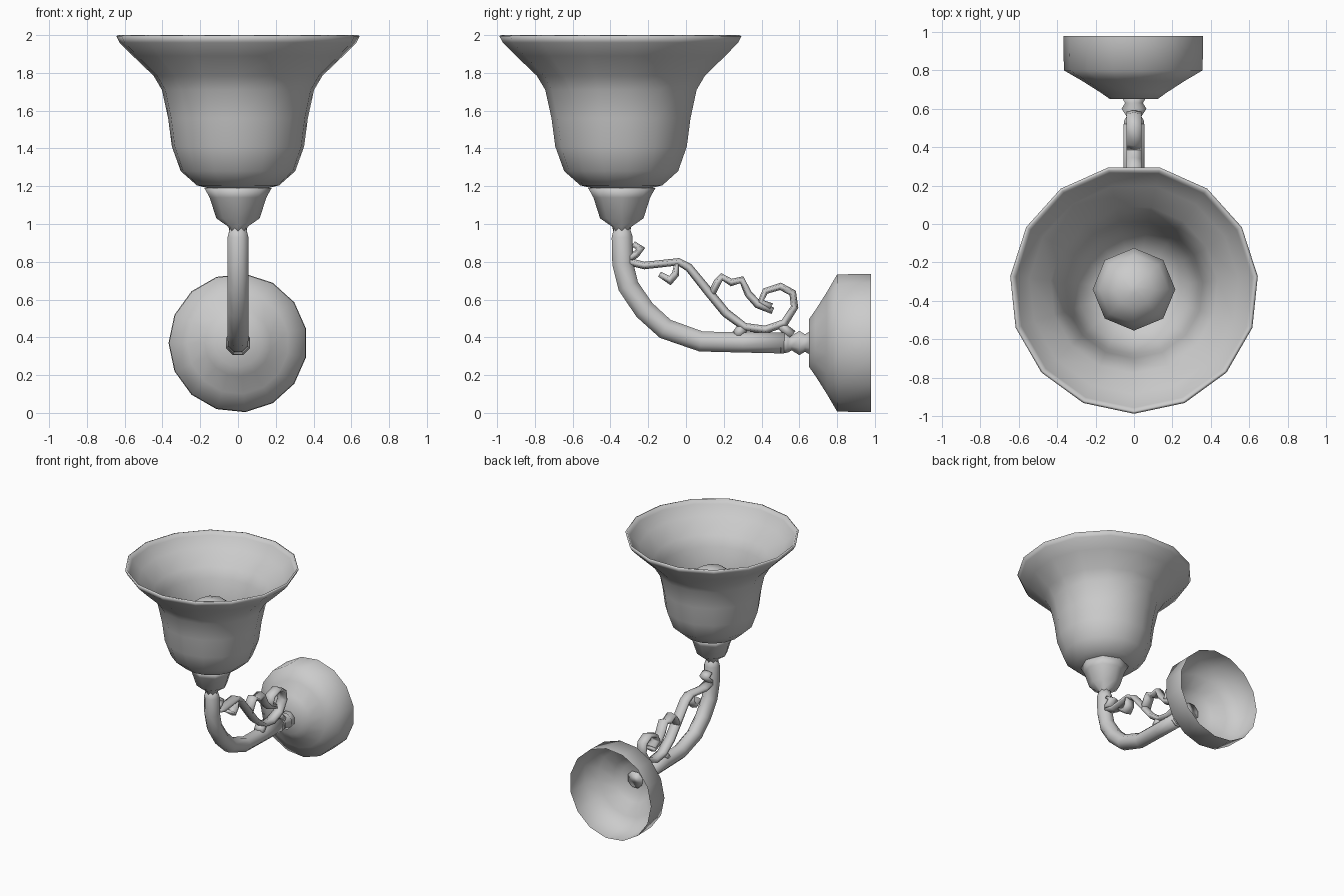
import bpy, bmesh
from math import sin, cos, pi, radians
from mathutils import Vector

if "Cube" in bpy.data.objects:
    bpy.data.objects.remove(bpy.data.objects["Cube"])

X, Y, Z = Vector((1, 0, 0)), Vector((0, 1, 0)), Vector((0, 0, 1))


def loft(name, rings, sides, phase=0.0, cap_start=True, cap_end=True):
    """Skin rings given as (centre, axis_a, axis_b), axes scaled by radius."""
    bm = bmesh.new()
    loops = []
    for c, a, b in rings:
        angles = [phase + 2 * pi * i / sides for i in range(sides)]
        loops.append([bm.verts.new(c + a * cos(t) + b * sin(t)) for t in angles])
    for lo, hi in zip(loops, loops[1:]):
        for i in range(sides):
            j = (i + 1) % sides
            bm.faces.new((lo[i], lo[j], hi[j], hi[i]))
    if cap_start:
        bm.faces.new(loops[0][::-1])
    if cap_end:
        bm.faces.new(loops[-1])
    bmesh.ops.recalc_face_normals(bm, faces=bm.faces)
    mesh = bpy.data.meshes.new(name)
    bm.to_mesh(mesh)
    bm.free()
    mesh.shade_smooth()
    obj = bpy.data.objects.new(name, mesh)
    bpy.context.collection.objects.link(obj)
    return obj


def lathe_z(name, profile, sides, phase=-pi / 2, **caps):
    """Turned part on the upright lamp axis; profile of (radius, z)."""
    return loft(name, [(Vector((0, -0.34, z)), X * r, Y * r) for r, z in profile],
                sides, phase, **caps)


def lathe_y(name, profile, sides, phase=0.0, **caps):
    """Turned part on the wall axis; profile of (radius, y)."""
    return loft(name, [(Vector((0, y, 0.37)), X * r, Z * r) for r, y in profile],
                sides, phase, **caps)


def sweep(name, path, sides, width=None):
    """Tube along (y, z, radius) in the side plane; width is its x radius."""
    pts = [Vector((0, y, z)) for y, z, r in path]
    rings = []
    for i, p in enumerate(pts):
        before = (p - pts[i - 1]).normalized() if i else Vector()
        after = (pts[i + 1] - p).normalized() if i + 1 < len(pts) else Vector()
        normal = X.cross((before + after).normalized())
        r = path[i][2]
        rings.append((p, X * (width or r), normal * r))
    return loft(name, rings, sides, pi / sides)


# Bell shade: outer wall, thin rim, inner wall
outer = [(0.16, 1.19), (0.22, 1.205), (0.305, 1.28), (0.352, 1.41), (0.372, 1.56),
         (0.405, 1.71), (0.45, 1.785), (0.56, 1.89), (0.63, 1.96), (0.648, 1.995)]
inner = [(r - 0.013, z + 0.006) for r, z in outer[-2::-1]]
lathe_z("glass_shade", outer + [(0.634, 2.0)] + inner, 15, cap_start=False)

# Bulb inside the shade
bulb = [(0.09, 1.19), (0.10, 1.27), (0.16, 1.37), (0.21, 1.47), (0.215, 1.55),
        (0.18, 1.65), (0.10, 1.71), (0.02, 1.73)]
lathe_z("bulb", bulb, 8)

# Cup that holds the shade, with its neck
lathe_z("shade_cup", [(0.045, 0.96), (0.05, 0.985), (0.115, 1.03), (0.15, 1.14),
                      (0.178, 1.19)], 8)

# Curved arm
arm = [(-0.34, 0.99, 0.042), (-0.338, 0.93, 0.06), (-0.335, 0.79, 0.06),
       (-0.305, 0.67, 0.06), (-0.22, 0.545, 0.06), (-0.11, 0.445, 0.06),
       (0.08, 0.378, 0.058), (0.30, 0.373, 0.058), (0.52, 0.37, 0.06)]
sweep("arm", arm, 8)

# Turned joint between arm and wall cup
lathe_y("arm_joint", [(0.06, 0.50), (0.055, 0.54), (0.042, 0.56), (0.07, 0.60),
                      (0.05, 0.63), (0.07, 0.66)], 8, pi / 8)

# Hollow wall cup, open at the back
lathe_y("wall_cup", [(0.125, 0.65), (0.175, 0.685), (0.27, 0.745), (0.365, 0.80),
                     (0.368, 0.98)], 15, pi, cap_end=False)

# Scrollwork above the arm
scrolls = {
    "long_scroll": [(-0.30, 0.80, 0.02), (-0.22, 0.78, 0.02), (-0.04, 0.80, 0.02),
                    (0.015, 0.77, 0.022), (0.12, 0.64, 0.024), (0.21, 0.53, 0.024),
                    (0.31, 0.455, 0.022), (0.42, 0.44, 0.022), (0.52, 0.475, 0.022),
                    (0.575, 0.56, 0.02), (0.565, 0.635, 0.02), (0.50, 0.67, 0.02),
                    (0.42, 0.645, 0.018), (0.395, 0.59, 0.018), (0.45, 0.56, 0.022)],
    "inner_scroll": [(0.13, 0.62, 0.02), (0.165, 0.69, 0.02), (0.19, 0.72, 0.02),
                     (0.24, 0.69, 0.02), (0.295, 0.705, 0.02), (0.33, 0.63, 0.02),
                     (0.38, 0.575, 0.022), (0.46, 0.54, 0.018)],
    "scroll_foot": [(0.30, 0.45, 0.03), (0.27, 0.41, 0.03)],
    "scroll_base": [(0.50, 0.465, 0.022), (0.56, 0.41, 0.03)],
    "small_scroll": [(-0.05, 0.79, 0.012), (-0.055, 0.735, 0.02),
                     (-0.085, 0.70, 0.025), (-0.14, 0.735, 0.015)],
    "upper_curl": [(-0.31, 0.81, 0.02), (-0.265, 0.84, 0.02),
                   (-0.24, 0.87, 0.024), (-0.28, 0.895, 0.016)],
}
for name, path in scrolls.items():
    sweep(name, path, 6, width=0.045)
